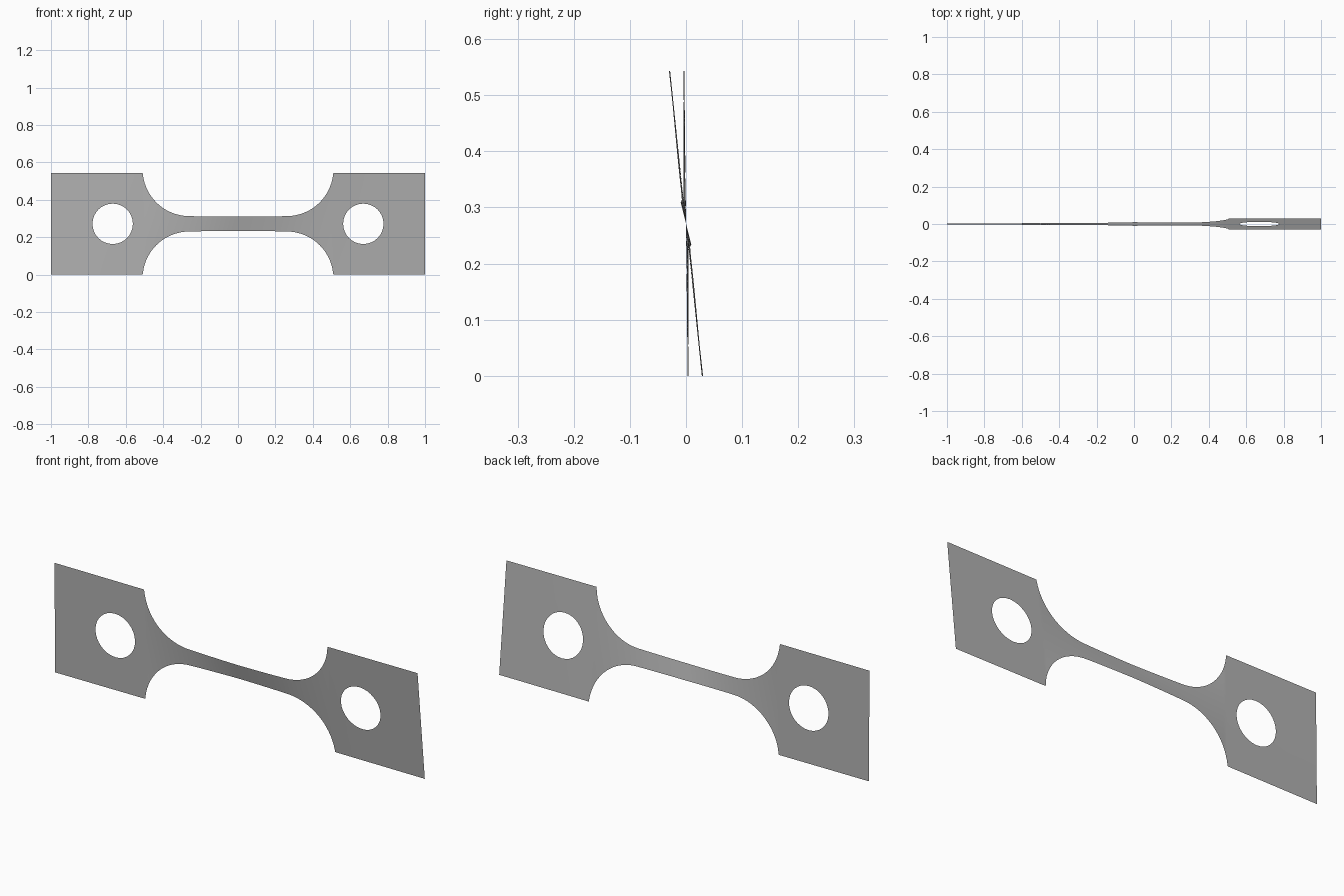
import bpy, bmesh, math

cube = bpy.data.objects.get("Cube")
if cube:
    bpy.data.objects.remove(cube)

MID = 0.2715          # half height of the sheet
TAB_IN, TAB_OUT = 0.51, 1.0
HOLE_X, HOLE_R = 0.67, 0.108
ARC_X, ARC_R = 0.26, 0.25
ROWS = 8

# Lean of the sheet along its length: flat at one end, twisted through the neck
TWIST = [(-1, .011), (-.5, .018), (-.25, .11), (0, .25), (.2, .21),
         (.35, .15), (.5, .112), (1, .104)]


def lean(x):
    for (x0, a), (x1, b) in zip(TWIST, TWIST[1:]):
        if x <= x1:
            return a + (b - a) * (x - x0) / (x1 - x0)
    return TWIST[-1][1]


def half_height(x):
    x = abs(x)
    if x >= TAB_IN - 1e-6:
        return MID
    if x <= ARC_X:
        return 0.038 + 0.003 * (x / ARC_X) ** 2
    return 0.041 + ARC_R - math.sqrt(max(0, ARC_R ** 2 - (x - ARC_X) ** 2))


bm = bmesh.new()


def point(x, h):
    return bm.verts.new((x, -lean(x) * h, MID + h))


def bridge(a, b):
    for i in range(len(a) - 1):
        bm.faces.new((a[i], b[i], b[i + 1], a[i + 1]))


# Neck and fillets: columns, closer together where the arc gets steep
arc = [ARC_X + (TAB_IN - ARC_X) * math.sin(math.pi / 2 * i / 16) for i in range(17)]
neck = [-ARC_X + 2 * ARC_X * i / 20 for i in range(21)]
xs = [-x for x in reversed(arc)] + neck[1:-1] + arc
columns = [[point(x, half_height(x) * (2 * r / ROWS - 1)) for r in range(ROWS + 1)]
           for x in xs]
for a, b in zip(columns, columns[1:]):
    bridge(a, b)

# End tabs: rings running from the round hole out to the rectangle
corners = [(TAB_OUT, -MID), (TAB_OUT, MID), (TAB_IN, MID), (TAB_IN, -MID)]
for side in (-1, 1):
    rings = []
    for t in (0, 0.33, 0.66, 1):
        ring = []
        for i in range(4 * ROWS):
            k, f = divmod(i, ROWS)
            (x0, h0), (x1, h1) = corners[k], corners[(k + 1) % 4]
            f /= ROWS
            ox, oh = x0 + (x1 - x0) * f, h0 + (h1 - h0) * f
            ang = math.tau * i / (4 * ROWS) - math.pi / 4
            cx, ch = HOLE_X + HOLE_R * math.cos(ang), HOLE_R * math.sin(ang)
            ring.append(point(side * (cx + (ox - cx) * t), ch + (oh - ch) * t))
        rings.append(ring + ring[:1])
    for a, b in zip(rings, rings[1:]):
        bridge(a, b)

# Weld the tabs to the neck and face the sheet forward
bmesh.ops.remove_doubles(bm, verts=bm.verts, dist=0.0005)
bm.normal_update()
bmesh.ops.reverse_faces(bm, faces=[f for f in bm.faces if f.normal.y > 0])
for f in bm.faces:
    f.smooth = True

mesh = bpy.data.meshes.new("twisted_strip")
bm.to_mesh(mesh)
bm.free()
strip = bpy.data.objects.new("twisted_strip", mesh)
bpy.context.collection.objects.link(strip)

# Plain grey metal
grey = bpy.data.materials.new("grey")
grey.use_nodes = True
colour = (0.45, 0.45, 0.45, 1)
grey.diffuse_color = colour
grey.node_tree.nodes["Principled BSDF"].inputs["Base Color"].default_value = colour
mesh.materials.append(grey)
